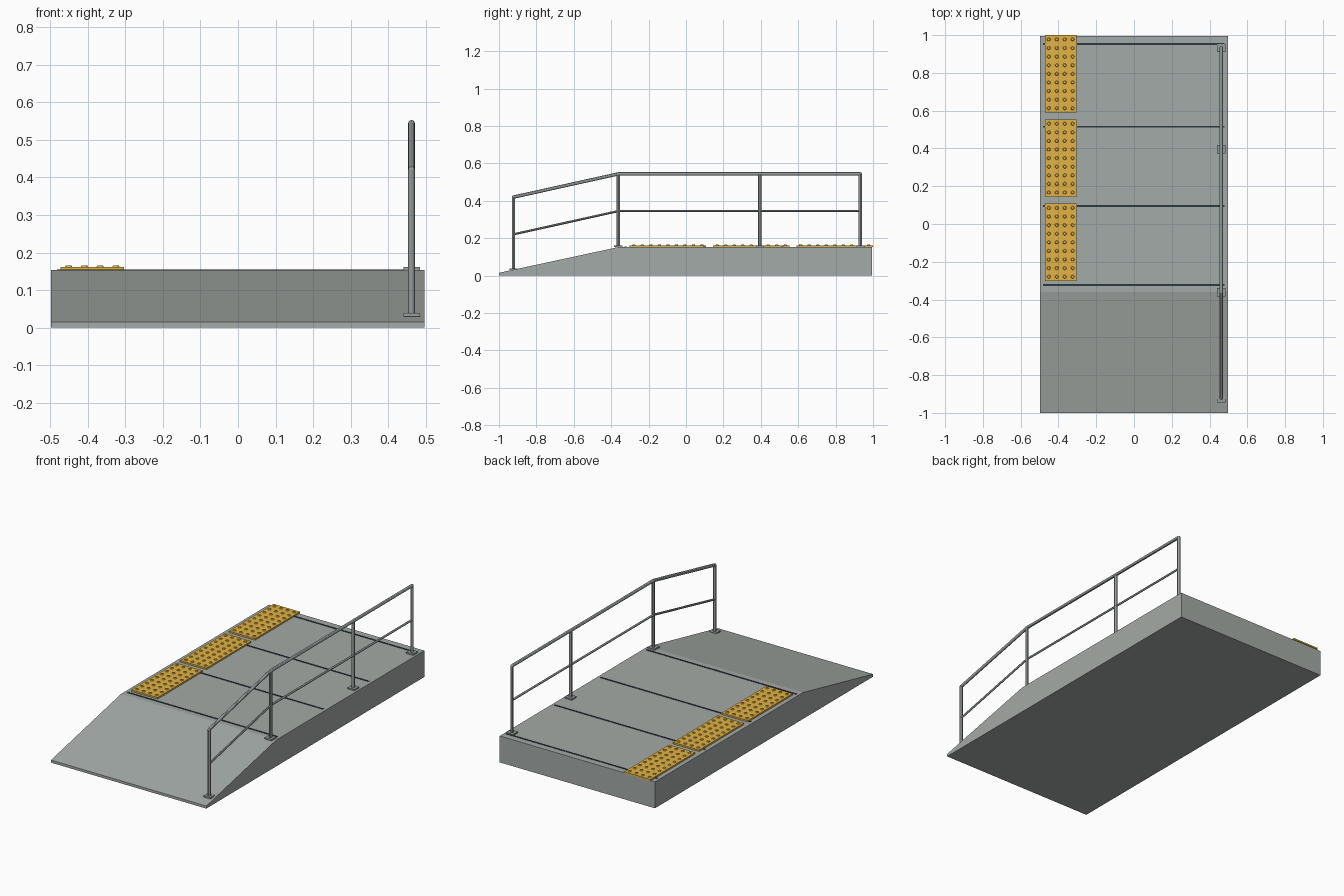
import bpy, bmesh
from mathutils import Vector

cube = bpy.data.objects.get("Cube")
if cube:
    bpy.data.objects.remove(cube, do_unlink=True)


def material(name, rgb):
    m = bpy.data.materials.new(name)
    m.use_nodes = True
    m.diffuse_color = (*rgb, 1)
    bsdf = next(n for n in m.node_tree.nodes if n.type == 'BSDF_PRINCIPLED')
    bsdf.inputs["Base Color"].default_value = (*rgb, 1)
    return m


concrete = material("concrete_grey", (0.37, 0.405, 0.385))
yellow = material("tactile_yellow", (0.76, 0.45, 0.06))
steel = material("rail_steel", (0.31, 0.335, 0.335))
joint = material("joint_dark", (0.025, 0.042, 0.052))


def finish(name, bm, mat, smooth=False):
    bmesh.ops.recalc_face_normals(bm, faces=bm.faces)
    me = bpy.data.meshes.new(name)
    bm.to_mesh(me)
    bm.free()
    me.materials.append(mat)
    ob = bpy.data.objects.new(name, me)
    bpy.context.collection.objects.link(ob)
    if smooth:
        bpy.ops.object.select_all(action='DESELECT')
        ob.select_set(True)
        bpy.context.view_layer.objects.active = ob
        bpy.ops.object.shade_smooth_by_angle()


def box(bm, lo, hi):
    lo, hi = Vector(lo), Vector(hi)
    made = bmesh.ops.create_cube(bm, size=1)
    bmesh.ops.scale(bm, verts=made["verts"], vec=hi - lo)
    bmesh.ops.translate(bm, verts=made["verts"], vec=(lo + hi) / 2)


def tube(bm, a, b, radius, sides=12):
    a, b = Vector(a), Vector(b)
    made = bmesh.ops.create_cone(bm, cap_ends=True, segments=sides,
                                 radius1=radius, radius2=radius, depth=(b - a).length)
    turn = (b - a).to_track_quat('Z', 'Y').to_matrix()
    bmesh.ops.rotate(bm, verts=made["verts"], matrix=turn)
    bmesh.ops.translate(bm, verts=made["verts"], vec=(a + b) / 2)


# Platform with sloped ramp: side profile extruded across x
TOP, LIP, CREST, BACK = 0.153, 0.015, -0.36, 0.995
bm = bmesh.new()
profile = [(-1, 0), (BACK, 0), (BACK, TOP), (CREST, TOP), (-1, LIP)]
side = bm.faces.new([bm.verts.new((-0.498, y, z)) for y, z in profile])
ext = bmesh.ops.extrude_face_region(bm, geom=[side])
bmesh.ops.translate(bm, vec=(0.995, 0, 0),
                    verts=[v for v in ext["geom"] if isinstance(v, bmesh.types.BMVert)])
finish("ramp_platform", bm, concrete)

# Expansion joints across the deck
bm = bmesh.new()
for y in (-0.323, 0.096, 0.515, 0.952):
    box(bm, (-0.482, y - 0.005, TOP - 0.003), (0.48, y + 0.005, TOP + 0.002))
finish("deck_joints", bm, joint)

# Tactile pads with rows of raised domes
PAD_TOP = TOP + 0.009
for i, y0 in enumerate((-0.302, 0.144, 0.59)):
    bm = bmesh.new()
    box(bm, (-0.472, y0, TOP), (-0.304, y0 + 0.41, PAD_TOP))
    finish(f"tactile_pad_{i + 1}", bm, yellow)
    bm = bmesh.new()
    for row in range(9):
        for col in range(4):
            made = bmesh.ops.create_cone(bm, cap_ends=True, segments=12,
                                         radius1=0.010, radius2=0.007, depth=0.005)
            bmesh.ops.translate(bm, verts=made["verts"],
                                vec=(-0.451 + col * 0.042, y0 + 0.023 + row * 0.0455, PAD_TOP + 0.0015))
    finish(f"tactile_domes_{i + 1}", bm, yellow)

# Handrail posts on base plates
RAIL_X = 0.462
posts = [(-0.922, 0.031, 0.42), (-0.362, TOP, 0.544), (0.395, TOP, 0.544), (0.932, TOP, 0.544)]
post_bm, plate_bm = bmesh.new(), bmesh.new()
for y, base, top in posts:
    tube(post_bm, (RAIL_X, y, base), (RAIL_X, y, top), 0.009)
    box(plate_bm, (RAIL_X - 0.022, y - 0.022, base - 0.001),
        (RAIL_X + 0.022, y + 0.022, base + 0.008))
finish("rail_posts", post_bm, steel, True)
finish("post_base_plates", plate_bm, steel)

# Top and middle rails follow the ramp, then the level deck
for name, drop, radius in (("top_rail", 0, 0.009), ("middle_rail", 0.199, 0.006)):
    bm = bmesh.new()
    path = [(RAIL_X, y, top - drop) for y, _, top in (posts[0], posts[1], posts[3])]
    for a, b in zip(path, path[1:]):
        tube(bm, a, b, radius)
    # Rounded elbows close the pipe bends and ends
    for p in path:
        made = bmesh.ops.create_icosphere(bm, subdivisions=2, radius=radius)
        bmesh.ops.translate(bm, verts=made["verts"], vec=p)
    finish(name, bm, steel, True)
